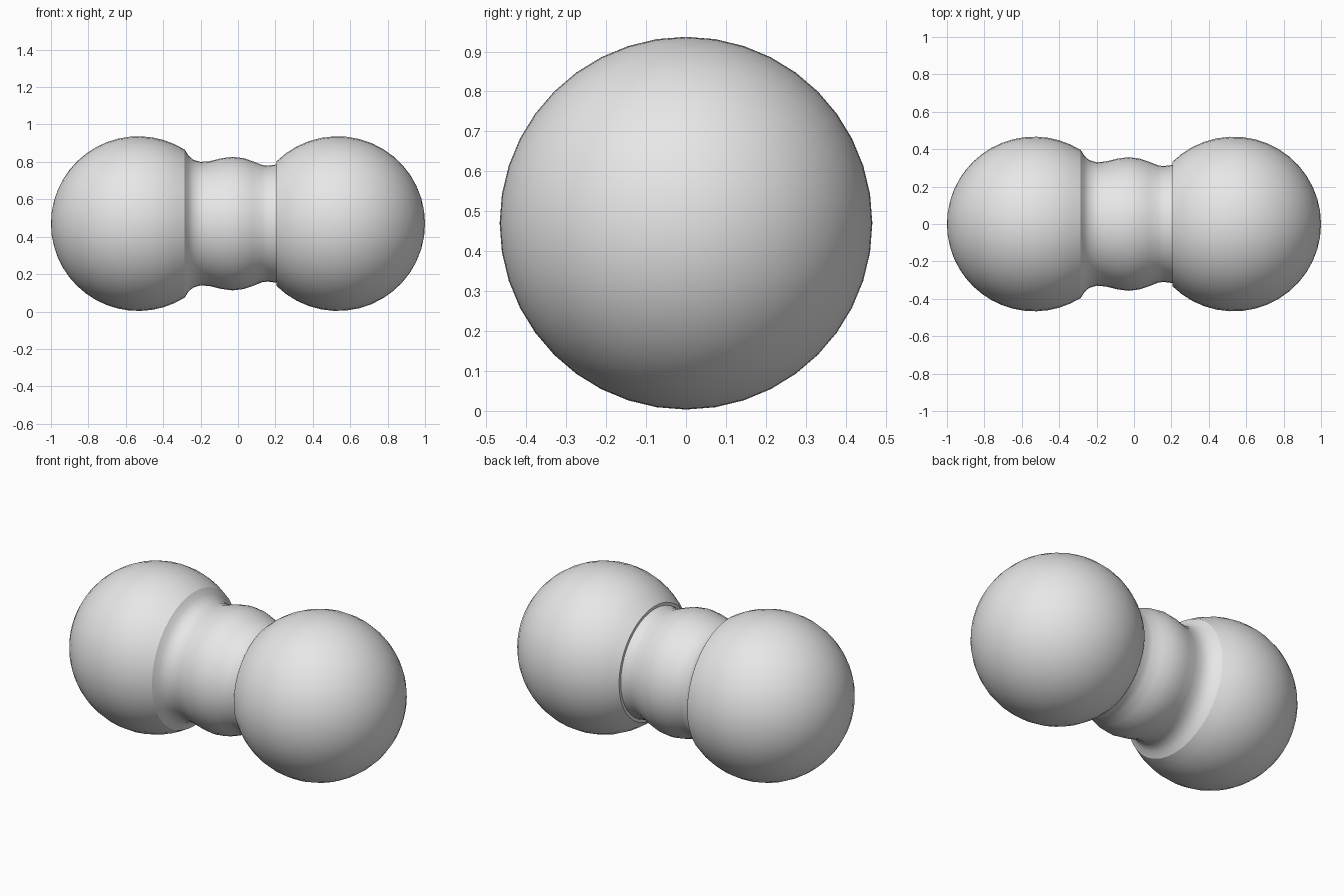
import bpy
import bmesh
import math
from mathutils import Vector

if "Cube" in bpy.data.objects:
    bpy.data.objects.remove(bpy.data.objects["Cube"], do_unlink=True)

AXIS_Z = 0.47      # height of the long axis
RADIUS = 0.467     # ball radius
BALL_X = 0.533     # ball centre offset
SEGMENTS = 40

grey = bpy.data.materials.new("plain grey")
grey.diffuse_color = (0.8, 0.8, 0.8, 1)
grey.use_nodes = True
grey.node_tree.nodes["Principled BSDF"].inputs["Base Color"].default_value = (0.8, 0.8, 0.8, 1)


def lathe(name, profile):
    """Spin (x, radius) points around the horizontal x axis."""
    bm = bmesh.new()
    verts = [bm.verts.new((x, 0, r)) for x, r in profile]
    edges = [bm.edges.new(pair) for pair in zip(verts, verts[1:])]
    bmesh.ops.spin(bm, geom=verts + edges, cent=Vector(), axis=(1, 0, 0),
                   angle=math.tau, steps=SEGMENTS, use_duplicate=False)
    bmesh.ops.remove_doubles(bm, verts=bm.verts[:], dist=0.0005)
    bmesh.ops.recalc_face_normals(bm, faces=bm.faces[:])
    mesh = bpy.data.meshes.new(name)
    bm.to_mesh(mesh)
    bm.free()
    mesh.materials.append(grey)
    obj = bpy.data.objects.new(name, mesh)
    bpy.context.collection.objects.link(obj)
    obj.location.z = AXIS_Z
    bpy.ops.object.select_all(action='DESELECT')
    obj.select_set(True)
    bpy.context.view_layer.objects.active = obj
    bpy.ops.object.shade_smooth_by_angle(angle=math.radians(35))
    return obj


def ball(name, side, inner_x):
    """Ball cut flat where it meets the grip."""
    end = math.acos((inner_x - BALL_X) / RADIUS)
    steps = 16
    arc = []
    for i in range(steps + 1):
        a = end * i / steps
        arc.append((side * (BALL_X + RADIUS * math.cos(a)), RADIUS * math.sin(a)))
    arc.append((side * inner_x, 0))
    return lathe(name, arc)


# Two end balls
ball("left_ball", 1, 0.205)
ball("right_ball", -1, 0.285)

# Waisted grip with a gentle bulge, flaring into the right ball
lathe("grip", [(-0.285, 0.0), (-0.285, 0.396), (-0.265, 0.364), (-0.24, 0.342),
               (-0.2, 0.33), (-0.15, 0.334), (-0.09, 0.349), (-0.03, 0.357),
               (0.03, 0.35), (0.08, 0.333), (0.13, 0.313), (0.16, 0.31),
               (0.206, 0.316), (0.206, 0.0)])
